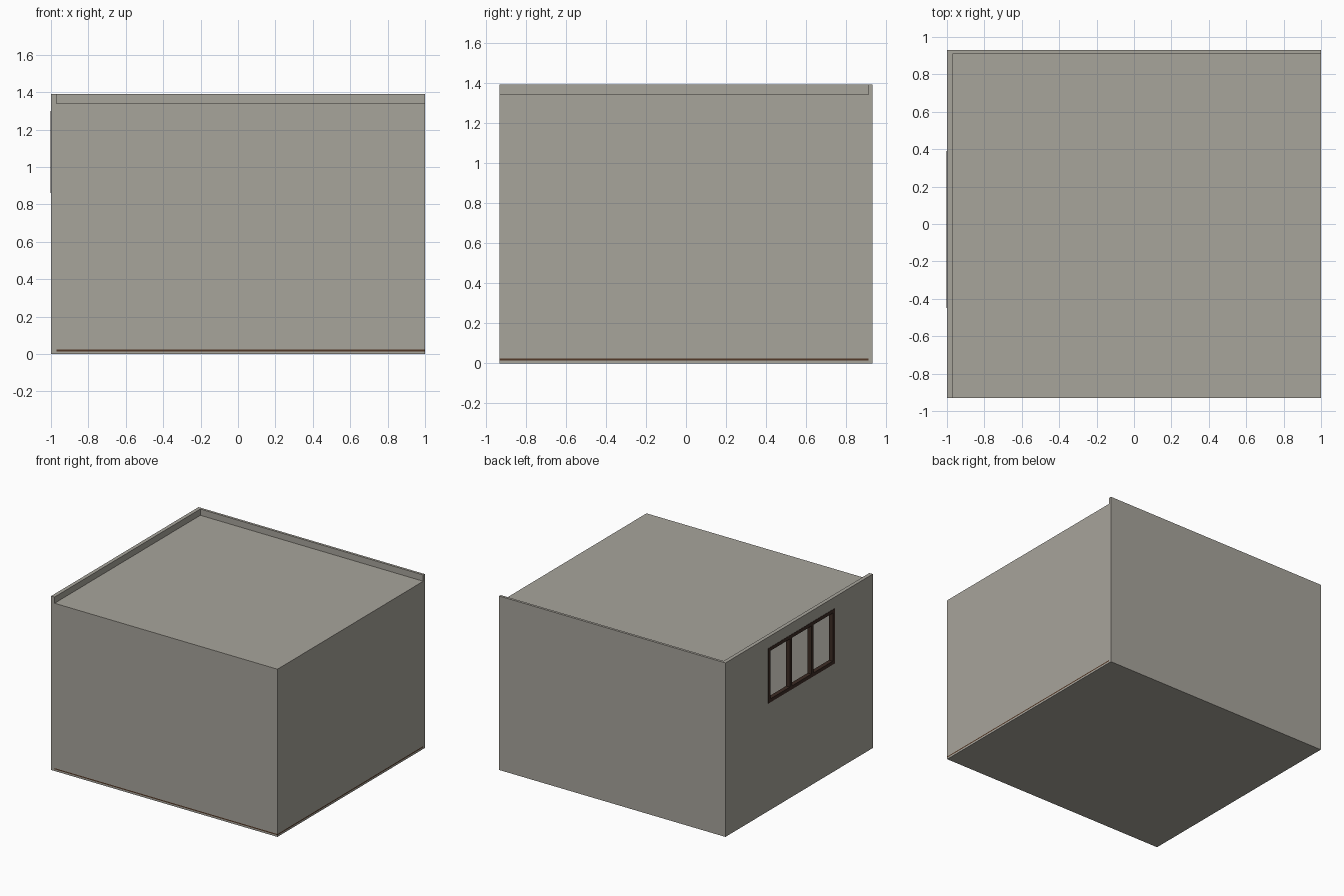
import bpy
import bmesh
from mathutils import Matrix, Vector

cube = bpy.data.objects.get("Cube")
if cube:
    bpy.data.objects.remove(cube, do_unlink=True)


def material(name, color):
    m = bpy.data.materials.new(name)
    m.use_nodes = True
    m.diffuse_color = (*color, 1)
    m.node_tree.nodes["Principled BSDF"].inputs["Base Color"].default_value = (*color, 1)
    return m


plaster = material("warm grey plaster", (0.39, 0.373, 0.33))
floor_wood = material("brown floor wood", (0.085, 0.04, 0.02))
frame_wood = material("dark frame wood", (0.045, 0.025, 0.018))


def box(name, low, high, mat):
    """Axis-aligned block between two corners."""
    low, high = Vector(low), Vector(high)
    bm = bmesh.new()
    bmesh.ops.create_cube(bm, size=1, matrix=Matrix.Translation((low + high) / 2)
                          @ Matrix.Diagonal((*(high - low), 1)))
    mesh = bpy.data.meshes.new(name)
    bm.to_mesh(mesh)
    bm.free()
    mesh.materials.append(mat)
    obj = bpy.data.objects.new(name, mesh)
    bpy.context.collection.objects.link(obj)
    return obj


X, Y = 1.0, 0.93              # outer half sizes
TOP, ROOF = 1.39, 1.34        # parapet and roof heights
IN_X, IN_Y = -0.97, 0.91      # inner faces of the two tall walls
T = 0.02                      # thin wall thickness
SLAB, FLOOR = 0.014, 0.023    # heights of the slab and the wood floor
Y0, Y1, Z0, Z1 = -0.45, 0.39, 0.86, 1.3   # window opening

# Tall walls that rise above the roof
box("back_wall", (-X, IN_Y, 0), (X, Y, TOP), plaster)
window_wall = box("window_wall", (-X, -Y, 0), (IN_X, IN_Y, TOP), plaster)

# Window opening
cutter = box("window_cutter", (-X - 0.1, Y0, Z0), (IN_X + 0.1, Y1, Z1), plaster)
cutter.hide_render = True
cut = window_wall.modifiers.new("opening", 'BOOLEAN')
cut.operation, cut.solver, cut.object = 'DIFFERENCE', 'EXACT', cutter
bpy.context.view_layer.objects.active = window_wall
bpy.ops.object.modifier_apply(modifier=cut.name)
bpy.data.objects.remove(cutter, do_unlink=True)

# Floor layers, low walls and roof
box("floor_slab", (IN_X, -Y, 0), (X, IN_Y, SLAB), plaster)
box("wood_floor", (IN_X, -Y, SLAB), (X, IN_Y, FLOOR), floor_wood)
box("front_wall", (IN_X, -Y, FLOOR), (X, -Y + T, ROOF - T), plaster)
box("side_wall", (X - T, -Y + T, FLOOR), (X, IN_Y, ROOF - T), plaster)
box("roof", (IN_X, -Y, ROOF - T), (X, IN_Y, ROOF), plaster)

# Window frame with three openings
F = 0.028
XA, XB = -X - 0.002, IN_X + 0.002
box("window_sill", (XA, Y0, Z0), (XB, Y1, Z0 + F), frame_wood)
box("window_head", (XA, Y0, Z1 - F), (XB, Y1, Z1), frame_wood)
for i in range(4):
    y = Y0 + (Y1 - Y0 - F) * i / 3
    box(f"window_post_{i + 1}", (XA, y, Z0 + F), (XB, y + F, Z1 - F), frame_wood)
